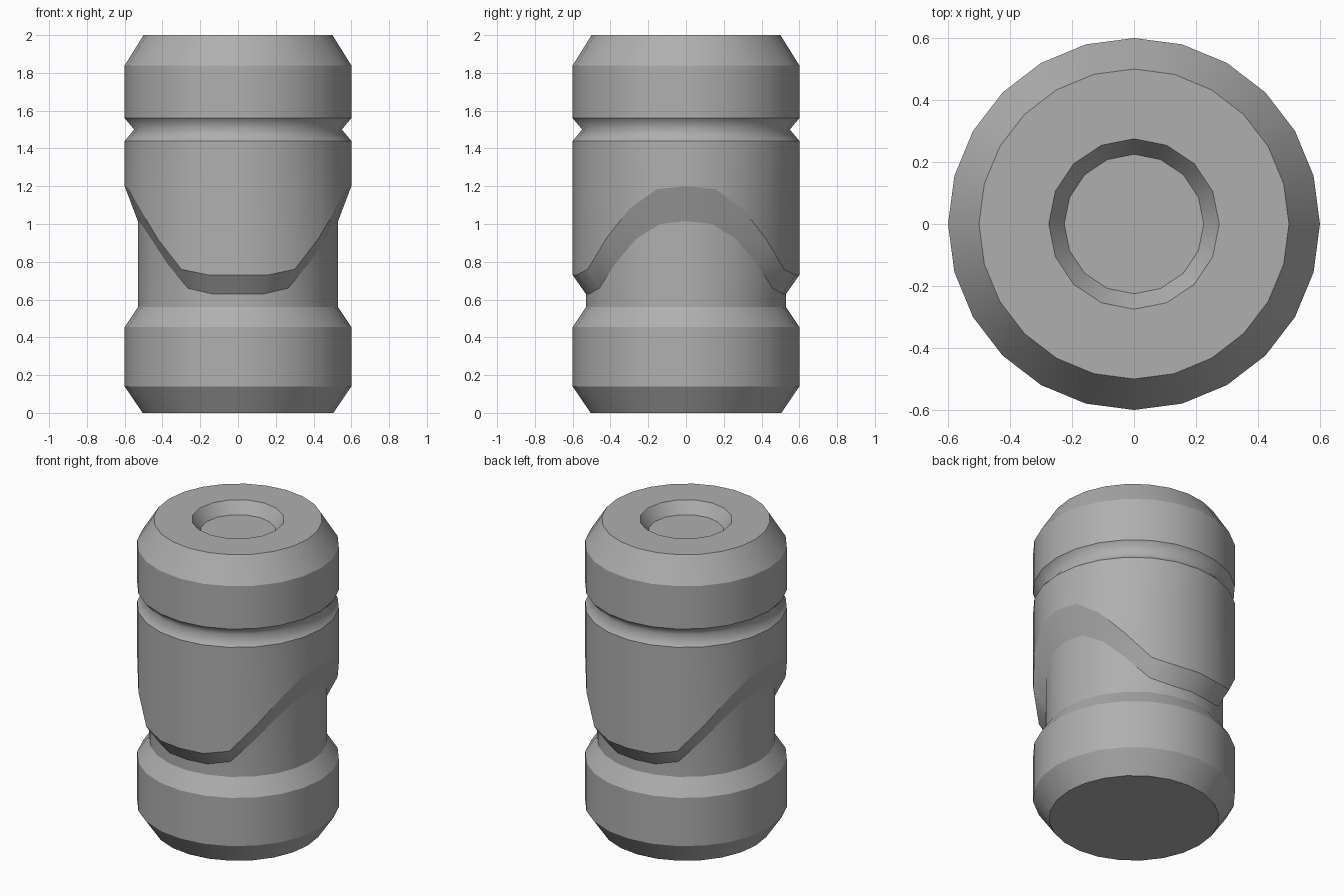
import bpy, bmesh
from math import sin, cos, pi

if "Cube" in bpy.data.objects:
    bpy.data.objects.remove(bpy.data.objects["Cube"])

SIDES = 24
# Wave heights for one quarter turn, from the front (-y) to the side (+x)
UPPER = [0.73, 0.73, 0.76, 0.92, 1.08, 1.185, 1.2]
LOWER = [0.63, 0.63, 0.66, 0.79, 0.92, 1.0, 1.015]

bm = bmesh.new()


def ring(r, z, n=SIDES):
    """Closed ring of verts; z is a height or a quarter-turn list of heights."""
    verts = []
    for i in range(n):
        a = 2 * pi * i / n
        k = i % 12
        h = z[min(k, 12 - k)] if isinstance(z, list) else z
        verts.append(bm.verts.new((r * sin(a), -r * cos(a), h)))
    return verts


def skin(a, b):
    n = len(a)
    for i in range(n):
        j = (i + 1) % n
        bm.faces.new((a[i], a[j], b[j], b[i]))


def loop_edges(v):
    return [bm.edges.get((v[i], v[(i + 1) % len(v)])) for i in range(len(v))]


# Outer body: foot, lower neck, wavy collar, groove and top chamfer
GROOVE = (0.55, 1.5)
profile = [(0.505, 0), (0.6, 0.14), (0.6, 0.455), (0.53, 0.56),
           (0.53, LOWER), (0.6, UPPER), (0.6, 1.44), GROOVE,
           (0.6, 1.56), (0.6, 1.84), (0.5, 2.0)]
rings = [ring(r, z) for r, z in profile]
for a, b in zip(rings, rings[1:]):
    skin(a, b)
bm.faces.new(rings[0][::-1])

# Sixteen-sided recess in the top
rim, floor = ring(0.275, 2.0, 16), ring(0.225, 1.925, 16)
skin(rim, floor)
bm.faces.new(floor)
bmesh.ops.bridge_loops(bm, edges=loop_edges(rings[-1]) + loop_edges(rim))
bmesh.ops.recalc_face_normals(bm, faces=bm.faces)

# Smooth around the barrel, crisp at every rim except the soft groove
for f in bm.faces:
    f.smooth = True
for p, r in zip(profile + [None, None], rings + [rim, floor]):
    if p != GROOVE:
        for e in loop_edges(r):
            e.smooth = False

mesh = bpy.data.meshes.new("barrel_body")
bm.to_mesh(mesh)
bm.free()
body = bpy.data.objects.new("barrel_body", mesh)
bpy.context.collection.objects.link(body)

# Dark grey finish
grey = bpy.data.materials.new("dark_grey")
grey.diffuse_color = (0.43, 0.43, 0.43, 1)
grey.use_nodes = True
grey.node_tree.nodes["Principled BSDF"].inputs["Base Color"].default_value = grey.diffuse_color
mesh.materials.append(grey)
